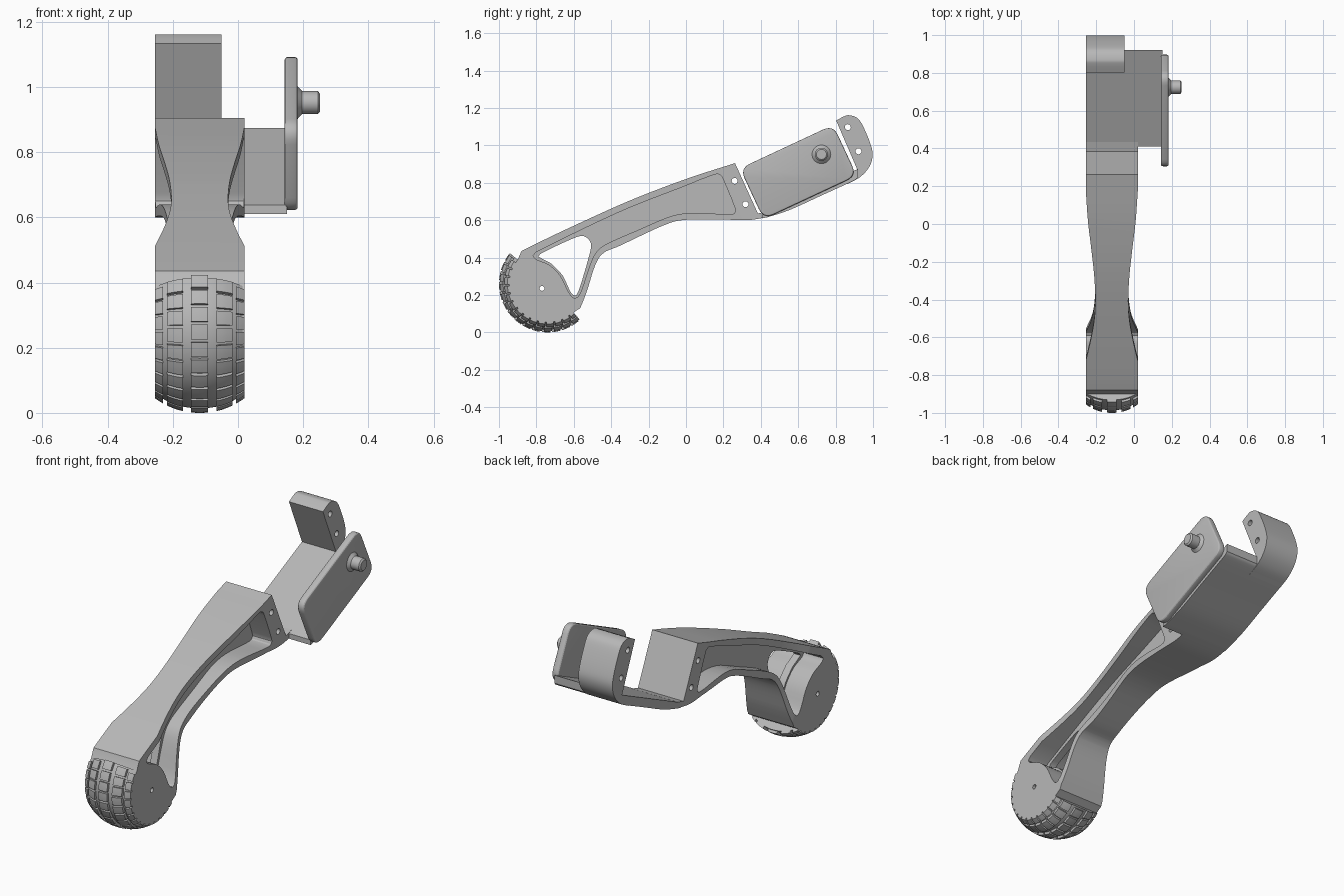
import bpy, bmesh, math
from mathutils import Vector

if "Cube" in bpy.data.objects:
    bpy.data.objects.remove(bpy.data.objects["Cube"], do_unlink=True)

grey = bpy.data.materials.new("plain grey")
grey.use_nodes = True
grey.diffuse_color = (0.48, 0.48, 0.48, 1)
grey.node_tree.nodes["Principled BSDF"].inputs["Base Color"].default_value = grey.diffuse_color

LEFT, RIGHT = 0.02, -0.255           # side faces of the arm
MID = (LEFT + RIGHT) / 2
HALF = (LEFT - RIGHT) / 2
TILT = math.radians(25)
U = Vector((0, math.cos(TILT), math.sin(TILT)))    # along the arm
V = Vector((0, -math.sin(TILT), math.cos(TILT)))   # across the arm
HUB = (-0.74, 0.26)


def finish(bm, name):
    bmesh.ops.recalc_face_normals(bm, faces=bm.faces)
    mesh = bpy.data.meshes.new(name)
    bm.to_mesh(mesh)
    bm.free()
    mesh.materials.append(grey)
    ob = bpy.data.objects.new(name, mesh)
    bpy.context.collection.objects.link(ob)
    return ob


def activate(ob):
    bpy.ops.object.select_all(action='DESELECT')
    ob.select_set(True)
    bpy.context.view_layer.objects.active = ob


def smooth(ob):
    activate(ob)
    bpy.ops.object.shade_smooth_by_angle(angle=math.radians(28))


def loft(bm, rings):
    """Skin a list of closed rings and cap both ends."""
    rows = [[bm.verts.new(p) for p in ring] for ring in rings]
    n = len(rows[0])
    for a, b in zip(rows, rows[1:]):
        for i in range(n):
            bm.faces.new((a[i], a[(i + 1) % n], b[(i + 1) % n], b[i]))
    bm.faces.new(rows[0])
    bm.faces.new(rows[-1])


def prism(name, outline, x0, x1):
    bm = bmesh.new()
    loft(bm, [[(x, y, z) for y, z in outline] for x in (x0, x1)])
    return finish(bm, name)


def spline(pts, steps=5):
    """Smooth open curve through the points."""
    p = [Vector(q) for q in pts]
    p = [2 * p[0] - p[1]] + p + [2 * p[-1] - p[-2]]
    out = []
    for a, b, c, d in zip(p, p[1:], p[2:], p[3:]):
        for k in range(steps):
            t = k / steps
            out.append((2 * b + (c - a) * t + (2 * a - 5 * b + 4 * c - d) * t * t
                        + (3 * b - a - 3 * c + d) * t ** 3) / 2)
    return out + [p[-2]]


def rounded(corners, radius, steps=6):
    """Polygon with rounded corners."""
    out, n = [], len(corners)
    for i in range(n):
        c = Vector(corners[i])
        a = (Vector(corners[i - 1]) - c).normalized() * radius
        b = (Vector(corners[(i + 1) % n]) - c).normalized() * radius
        for k in range(steps + 1):
            t = k / steps
            out.append(c + a * (1 - t) ** 2 + b * t * t)
    return out


def rod(name, y, z, profile, sides=24):
    """Round part along x; profile holds (x, radius)."""
    bm = bmesh.new()
    angles = [math.tau * k / sides for k in range(sides)]
    loft(bm, [[(x, y + r * math.cos(a), z + r * math.sin(a)) for a in angles] for x, r in profile])
    return finish(bm, name)


def cut(ob, cutter):
    mod = ob.modifiers.new("cut", 'BOOLEAN')
    mod.operation, mod.solver, mod.object = 'DIFFERENCE', 'EXACT', cutter
    activate(ob)
    bpy.ops.object.modifier_apply(modifier=mod.name)
    bpy.data.objects.remove(cutter, do_unlink=True)


def on_wheel(r, degrees):
    a = math.radians(degrees)
    return (HUB[0] + r * math.cos(a), HUB[1] + r * math.sin(a))


def sector(bm, section, a0, a1, steps):
    """Sweep a (offset from middle, radius) section around the wheel centre."""
    rings = []
    for k in range(steps + 1):
        a = a0 + (a1 - a0) * k / steps
        rings.append([(MID + dx, *on_wheel(r, a)) for dx, r in section])
    loft(bm, rings)


# Arm with wheel core
top = spline([(0.262, 0.905), (0, 0.82), (-0.3, 0.705), (-0.6, 0.57), (-0.8, 0.475), (-0.88, 0.435)])
core = [on_wheel(0.205, a) for a in range(141, 313, 6)]
under = spline([(-0.565, 0.13), (-0.53, 0.22), (-0.485, 0.36), (-0.44, 0.425), (-0.35, 0.465),
                (-0.12, 0.572), (0, 0.602), (0.2, 0.603), (0.34, 0.601), (0.45, 0.62)])
arm = prism("arm", top + core + under + [(0.435, 0.65), (0.385, 0.635)], RIGHT, LEFT)

# Waisted sides
waist = spline([(-0.44, HALF), (-0.32, 0.112), (-0.2, 0.093), (-0.09, 0.087),
                (0.05, 0.093), (0.2, 0.108), (0.36, 0.126), (0.53, HALF)])
for side in (-1, 1):
    bm = bmesh.new()
    ring = [(s, w) for s, w in waist] + [(0.53, 0.3), (-0.44, 0.3)]
    loft(bm, [[Vector((MID + side * w, 0, 0)) + U * s + V * h for s, w in ring] for h in (-0.5, 1.5)])
    cut(arm, finish(bm, "waist_cutter"))

# Side pockets leaving a thin web
pocket = spline([(-0.8, 0.43), (-0.55, 0.553), (-0.3, 0.668), (-0.05, 0.765), (0.14, 0.84),
                 (0.18, 0.842), (0.2, 0.815), (0.258, 0.675), (0.262, 0.645), (0.235, 0.63),
                 (0.1, 0.638), (0, 0.637), (-0.1, 0.615), (-0.25, 0.55), (-0.4, 0.485),
                 (-0.47, 0.44), (-0.51, 0.37), (-0.565, 0.21), (-0.6, 0.185), (-0.63, 0.22),
                 (-0.67, 0.3), (-0.73, 0.36), (-0.8, 0.39), (-0.818, 0.41)], 3)
for x0, x1 in ((MID + 0.02, 0.3), (-0.5, MID - 0.02)):
    cut(arm, prism("pocket_cutter", pocket, x0, x1))

# Three-sided window beside the wheel
window = spline([(-0.79, 0.405), (-0.76, 0.43), (-0.59, 0.508), (-0.54, 0.512), (-0.51, 0.48),
                 (-0.515, 0.42), (-0.575, 0.22), (-0.6, 0.2), (-0.622, 0.225), (-0.66, 0.305),
                 (-0.72, 0.368)], 3)
cut(arm, prism("window_cutter", window, -0.5, 0.3))

# Rear bracket
back = spline([(0.86, 0.792), (0.93, 0.83), (0.98, 0.885), (0.998, 0.95), (0.982, 1.02),
               (0.94, 1.115), (0.91, 1.15), (0.87, 1.161), (0.845, 1.155), (0.803, 1.133)])
bracket = prism("rear_bracket", back + [(0.915, 0.872), (0.88, 0.85)], RIGHT, -0.05)

# Pin holes
for ob, y, z in ((arm, 0.26, 0.81), (arm, 0.318, 0.685), (bracket, 0.865, 1.097), (bracket, 0.922, 0.968)):
    cut(ob, rod("hole_cutter", y, z, [(-0.5, 0.016), (0.3, 0.016)], 16))
cut(arm, rod("axle_cutter", -0.77, 0.235, [(-0.5, 0.013), (0.3, 0.013)], 16))

# Floor of the motor bay
floor_under = spline([(0.41, 0.61), (0.45, 0.62), (0.56, 0.657), (0.72, 0.73), (0.89, 0.808), (0.92, 0.83)])
floor = prism("bay_floor", floor_under + [(0.92, 0.874), (0.41, 0.638)], RIGHT, 0.15)

# Side plate with softened edges
p = Vector((0.415, 0.605))
u, v = Vector(U.yz), Vector(V.yz)
plate = prism("side_plate", rounded([p, p + u * 0.55, p + u * 0.55 + v * 0.3, p + v * 0.3], 0.06), 0.143, 0.183)
bev = plate.modifiers.new("soft edge", 'BEVEL')
bev.width, bev.segments, bev.angle_limit = 0.01, 3, math.radians(50)
activate(plate)
bpy.ops.object.modifier_apply(modifier=bev.name)

# Stud on the plate
stud = rod("stud", 0.724, 0.952, [(0.17, 0.05), (0.183, 0.05), (0.197, 0.035), (0.245, 0.035), (0.252, 0.027)], 32)

# Tyre carcass
def tread_radius(dx):
    return 0.26 - 0.045 * (abs(dx) / HALF) ** 2.2


bm = bmesh.new()
xs = [HALF * k / 8 for k in range(-8, 9)]
sector(bm, [(-HALF, 0.17)] + [(x, tread_radius(x) - 0.014) for x in xs] + [(HALF, 0.17)], 141, 312, 48)
tyre = finish(bm, "tyre")

# Tread blocks, outer rows staggered
bm = bmesh.new()
ROWS = 14
pitch = 171 / ROWS
for lo, hi, shift in ((-0.026, 0.026, 0), (0.052, 0.1, 0.2), (-0.1, -0.052, 0.2),
                      (0.112, HALF, 0.45), (-HALF, -0.112, 0.45)):
    outer = [lo + (hi - lo) * k / 3 for k in range(4)]
    section = [(lo, 0.18)] + [(x, tread_radius(x)) for x in outer] + [(hi, 0.18)]
    for row in range(ROWS):
        a0 = 141 + (row + shift) * pitch
        sector(bm, section, a0, min(a0 + pitch * 0.82, 312), 3)
treads = finish(bm, "tread_blocks")

for ob in (arm, bracket, floor, plate, stud, tyre, treads):
    smooth(ob)
